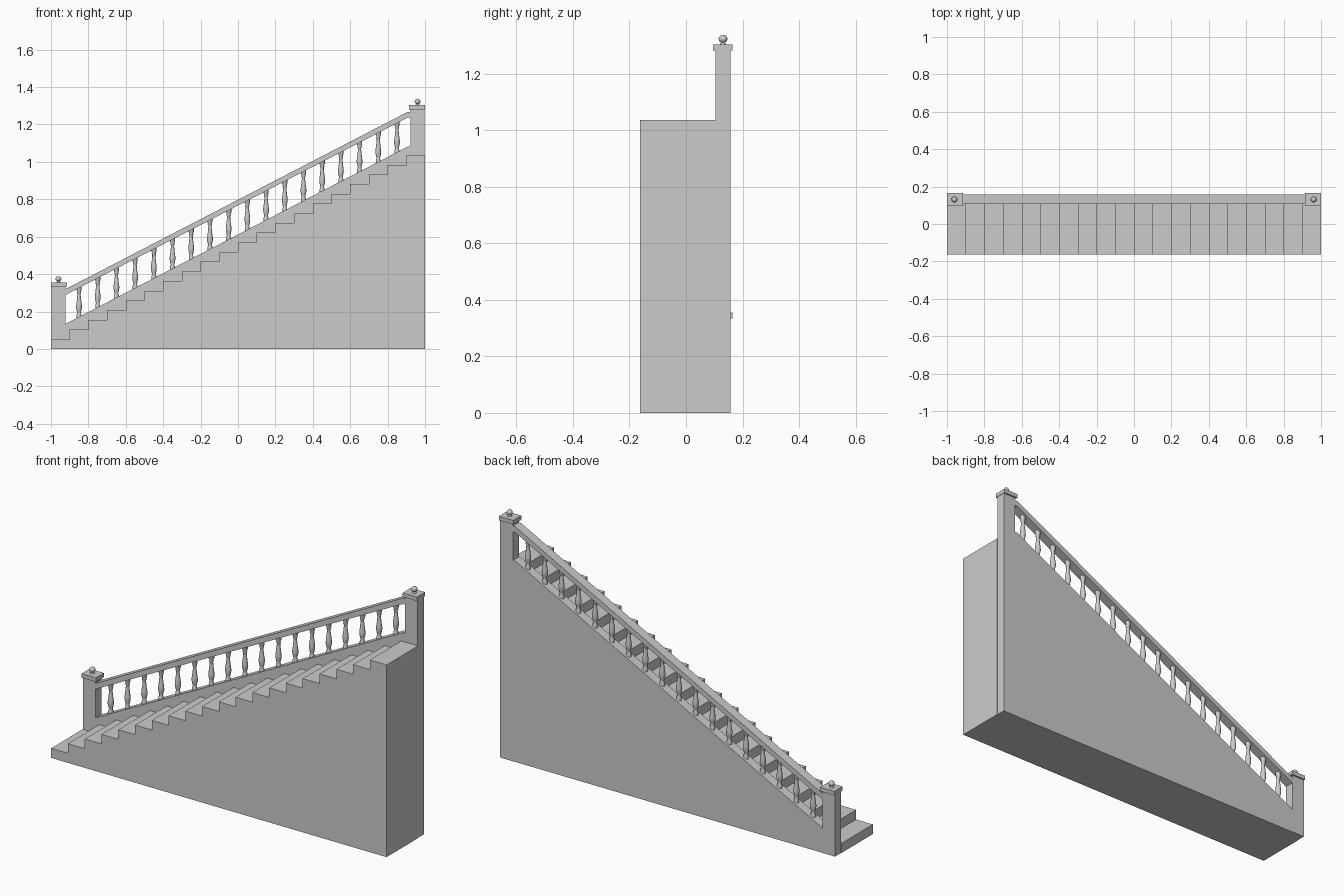
import bpy, bmesh, math

if "Cube" in bpy.data.objects:
    bpy.data.objects.remove(bpy.data.objects["Cube"])

STEPS, RUN = 20, 0.1
RISE = 1.036 / STEPS
SLOPE = RISE / RUN
RAIL_Y = 0.131


def new_object(name, bm):
    bmesh.ops.recalc_face_normals(bm, faces=bm.faces)
    mesh = bpy.data.meshes.new(name)
    bm.to_mesh(mesh)
    bm.free()
    obj = bpy.data.objects.new(name, mesh)
    bpy.context.collection.objects.link(obj)
    return obj


def extrude_xz(name, pts, y0, y1):
    bm = bmesh.new()
    face = bm.faces.new([bm.verts.new((x, y0, z)) for x, z in pts])
    ext = bmesh.ops.extrude_face_region(bm, geom=[face])
    new = [v for v in ext["geom"] if isinstance(v, bmesh.types.BMVert)]
    bmesh.ops.translate(bm, verts=new, vec=(0, y1 - y0, 0))
    return new_object(name, bm)


def box(name, x0, x1, y0, y1, z0, z1):
    return extrude_xz(name, [(x0, z0), (x1, z0), (x1, z1), (x0, z1)], y0, y1)


def lathe(name, profile, loc, sides=16):
    bm = bmesh.new()
    rings = [[bm.verts.new((r * math.cos(2 * math.pi * i / sides),
                            r * math.sin(2 * math.pi * i / sides), z))
              for i in range(sides)] for r, z in profile]
    for a, b in zip(rings, rings[1:]):
        for i in range(sides):
            j = (i + 1) % sides
            f = bm.faces.new((a[i], a[j], b[j], b[i]))
            f.smooth = True
    bm.faces.new(rings[0])
    bm.faces.new(rings[-1])
    obj = new_object(name, bm)
    obj.location = loc
    return obj


def skirt_z(x):
    return 0.134 + SLOPE * (x + 0.922)


# Solid flight of steps
outline = [(1, 0), (-1, 0)]
for i in range(STEPS):
    z = (i + 1) * RISE
    outline += [(-1 + i * RUN, z), (-1 + (i + 1) * RUN, z)]
extrude_xz("stair_flight", outline, -0.163, 0.106)

# Wall under the balusters, with a short level end at the top
x0, xf, x1 = -0.93, 0.908, 0.93
extrude_xz("side_wall", [(x0, 0), (x1, 0), (x1, skirt_z(xf)),
                         (xf, skirt_z(xf)), (x0, skirt_z(x0))], 0.106, 0.156)

# Handrail
low, high = 0.155, 0.186
extrude_xz("handrail", [(x0, skirt_z(x0) + low), (xf, skirt_z(xf) + low),
                        (x1, skirt_z(xf) + low), (x1, skirt_z(xf) + high),
                        (xf, skirt_z(xf) + high), (x0, skirt_z(x0) + high)],
           0.106, 0.157)

# Turned balusters
H = 0.175
profile = [(0.013, 0), (0.013, 0.12), (0.009, 0.17), (0.012, 0.24),
           (0.0155, 0.34), (0.015, 0.42), (0.012, 0.54), (0.009, 0.70),
           (0.0085, 0.77), (0.012, 0.80), (0.010, 0.84), (0.014, 0.88), (0.014, 1)]
for i in range(18):
    x = -0.85 + 0.1 * i
    lathe(f"baluster_{i + 1}", [(r, t * H) for r, t in profile],
          (x, RAIL_Y, skirt_z(x) - 0.01), 12)

# Newel posts with caps and ball finials
finial = [(0.011, 0), (0.011, 0.003), (0.006, 0.006), (0.006, 0.009)]
for k in range(1, 9):
    a = -math.pi / 2 + math.pi * k / 9
    finial.append((0.0155 * math.cos(a), 0.0195 + 0.0145 * math.sin(a)))
for name, s, top in (("lower", -1, 0.355), ("upper", 1, 1.303)):
    xa, xb = sorted((s * 0.998, s * 0.923))
    box(name + "_newel_post", xa, xb, 0.105, 0.157, 0, top - 0.015)
    xa, xb = sorted((s * 1.0, s * 0.915))
    box(name + "_newel_cap", xa, xb, 0.096, 0.165, top - 0.022, top)
    lathe(name + "_finial", finial, (s * 0.96, RAIL_Y, top))
